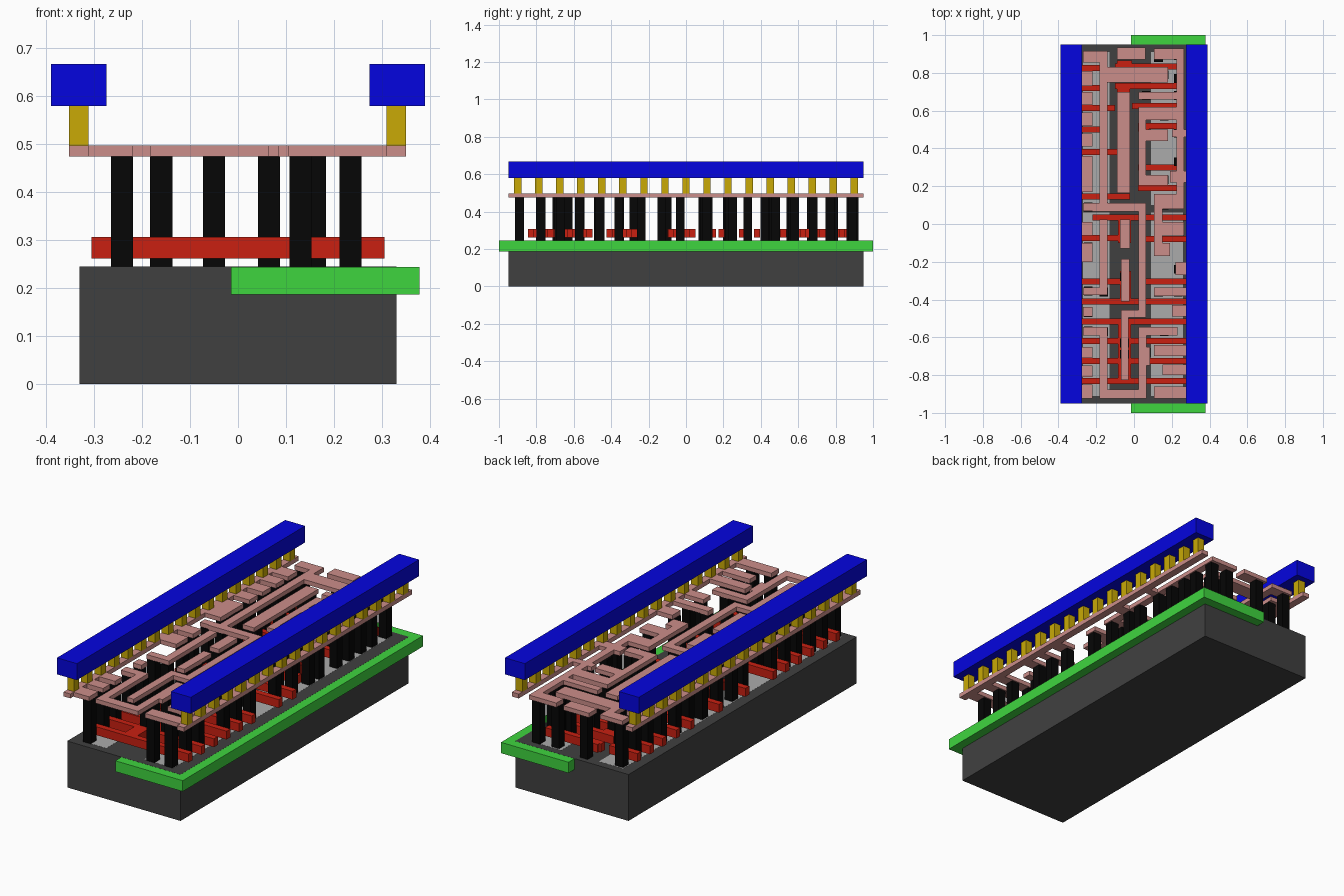
import bpy, bmesh
from mathutils import Matrix, Vector


def linear(c):
    return tuple((v / 255) ** 2.2 for v in c) + (1.0,)


def layer(name, rects, z0, z1, rgb):
    """One object made of boxes; each rect is (x0, x1, y0, y1)."""
    bm = bmesh.new()
    for x0, x1, y0, y1 in rects:
        m = Matrix.Translation(((x0 + x1) / 2, (y0 + y1) / 2, (z0 + z1) / 2))
        m = m @ Matrix.Diagonal(Vector((x1 - x0, y1 - y0, z1 - z0, 1)))
        bmesh.ops.create_cube(bm, size=1, matrix=m)
    me = bpy.data.meshes.new(name)
    bm.to_mesh(me)
    bm.free()
    ob = bpy.data.objects.new(name, me)
    bpy.context.collection.objects.link(ob)
    mat = bpy.data.materials.new(name)
    mat.diffuse_color = linear(rgb)
    me.materials.append(mat)
    return ob


def posts(columns, w):
    """Square post footprints from (x, [y...]) columns."""
    h = w / 2
    return [(x - h, x + h, y - h, y + h) for x, ys in columns for y in ys]


# Base block, well slab and active areas flush with the surface
layer("substrate", [(-0.33, 0.33, -0.95, 0.95)], 0, 0.2445, (66, 66, 66))
layer("well", [(-0.015, 0.378, -1, 1)], 0.187, 0.244, (65, 212, 65))
layer("active_areas", [(-0.27, -0.13, 0.10, 0.91), (-0.27, -0.13, -0.91, 0.06),
                       (0.09, 0.26, 0.10, 0.91), (0.09, 0.26, -0.91, 0.06)],
      0.2, 0.245, (170, 170, 170))

# Red gates: bars across the cell as (y, x0, x1)
L, R = -0.305, 0.305
gates = [(0.825, L, -0.14), (0.835, -0.10, 0.225), (0.72, L, -0.14),
         (0.73, -0.10, 0.225), (0.615, L, -0.10), (0.625, -0.01, 0.225),
         (0.50, L, -0.14), (0.52, 0.02, 0.225), (0.38, L, -0.02),
         (0.30, 0.02, 0.225), (0.19, 0.02, 0.225), (0.145, L, -0.02),
         (0.035, -0.22, R), (-0.075, L, -0.02), (-0.08, 0.04, R),
         (-0.305, L, -0.02), (-0.305, 0.04, R), (-0.41, L, R),
         (-0.515, L, R), (-0.62, L, R), (-0.725, L, R), (-0.83, L, R)]
red = [(x0, x1, y - 0.016, y + 0.016) for y, x0, x1 in gates]
# Gate landing pads and linking strip
red += [(-0.085, -0.015, -0.10, 0.05), (-0.075, -0.015, -0.42, -0.25),
        (-0.085, -0.015, -0.83, -0.515), (-0.09, -0.01, 0.82, 0.865),
        (-0.09, -0.02, 0.60, 0.73), (0.02, 0.08, 0.49, 0.53)]
layer("gates", red, 0.262, 0.306, (200, 37, 24))

# Pink wiring, left side: rail, stubs and risers
left = [(-0.352, -0.312, -0.95, 0.95)]
left += [(-0.33, -0.22, y0, y1) for y0, y1 in (
    (0.73, 0.81), (0.63, 0.70), (0.52, 0.59), (0.41, 0.48), (0.17, 0.36),
    (-0.06, 0.01), (-0.20, -0.10), (-0.71, -0.65), (-0.81, -0.75),
    (-0.925, -0.85))]
left += [(-0.27, -0.14, 0.855, 0.915), (-0.182, -0.14, 0.10, 0.915),
         (-0.27, -0.14, -0.375, -0.335), (-0.182, -0.14, -0.375, 0.025),
         (-0.27, -0.14, -0.59, -0.545), (-0.182, -0.14, -0.925, -0.545),
         (-0.27, -0.22, -0.49, -0.44)]
# Middle wiring
middle = [(-0.09, 0.06, 0.87, 0.935), (-0.16, 0.18, 0.75, 0.83),
          (-0.09, -0.022, 0.165, 0.70), (-0.22, 0.063, 0.065, 0.11),
          (-0.27, -0.14, 0.07, 0.11), (0.023, 0.063, -0.495, 0.11),
          (-0.07, 0.063, -0.495, -0.455), (-0.07, -0.03, -0.825, -0.455),
          (-0.075, -0.02, -0.13, 0.025), (-0.07, -0.025, -0.41, -0.185),
          (-0.182, 0.065, -0.925, -0.875), (0.025, 0.065, -0.925, -0.545),
          (0.025, 0.23, -0.59, -0.545), (0.025, 0.085, -0.75, -0.65)]
# Right wiring: rail, stubs and branches
right = [(0.31, 0.35, -0.95, 0.95), (0.105, 0.265, 0.87, 0.93),
         (0.225, 0.265, 0.16, 0.93), (0.025, 0.265, 0.66, 0.70),
         (0.023, 0.063, 0.205, 0.62), (0.023, 0.23, 0.55, 0.62),
         (0.023, 0.18, 0.44, 0.50), (0.023, 0.18, 0.205, 0.26),
         (0.105, 0.265, 0.08, 0.16), (0.105, 0.15, -0.17, 0.16),
         (0.105, 0.265, -0.06, 0.01), (0.105, 0.19, -0.17, -0.10)]
right += [(x, 0.33, y0, y1) for x, y0, y1 in (
    (0.20, 0.46, 0.50), (0.19, 0.22, 0.28), (0.22, -0.27, -0.20),
    (0.105, -0.38, -0.335), (0.20, -0.49, -0.43), (0.105, -0.70, -0.64),
    (0.15, -0.80, -0.745), (0.105, -0.925, -0.86))]
layer("wiring", left + middle + right, 0.474, 0.497, (202, 140, 136))

# Black contact posts between the surface and the wiring
columns = [
    (-0.242, [0.88, 0.77, 0.67, 0.56, 0.44, 0.33, 0.22, 0.09, -0.03, -0.12,
              -0.355, -0.47, -0.565, -0.68, -0.78, -0.89]),
    (-0.16, [0.77, 0.09, -0.36, -0.57]),
    (-0.05, [0.90, 0.67, 0.42, 0.22, -0.03, -0.10, -0.28, -0.63, -0.69]),
    (0.065, [0.68, 0.58, 0.47, -0.68]),
    (0.13, [0.88, 0.78, 0.58, 0.47, 0.23, 0.12, -0.13, -0.36, -0.67, -0.89]),
    (0.16, [0.79, 0.57, 0.235, 0.10, -0.57]),
    (0.235, [0.89, 0.77, 0.68, 0.58, 0.48, 0.33, 0.25, 0.11, -0.03, -0.24,
             -0.36, -0.46, -0.67, -0.775, -0.89])]
layer("contacts", posts(columns, 0.046), 0.2445, 0.474, (14, 14, 14))

# Gold vias under each power bar, then the blue bars
rows = [0.1123 * i for i in range(-8, 9)]
layer("vias", posts([(-0.332, rows), (0.33, rows)], 0.04), 0.497, 0.58, (200, 168, 14))
layer("power_bars", [(s * 0.332 - 0.058, s * 0.332 + 0.058, -0.95, 0.95) for s in (-1, 1)],
      0.58, 0.667, (13, 13, 222))
